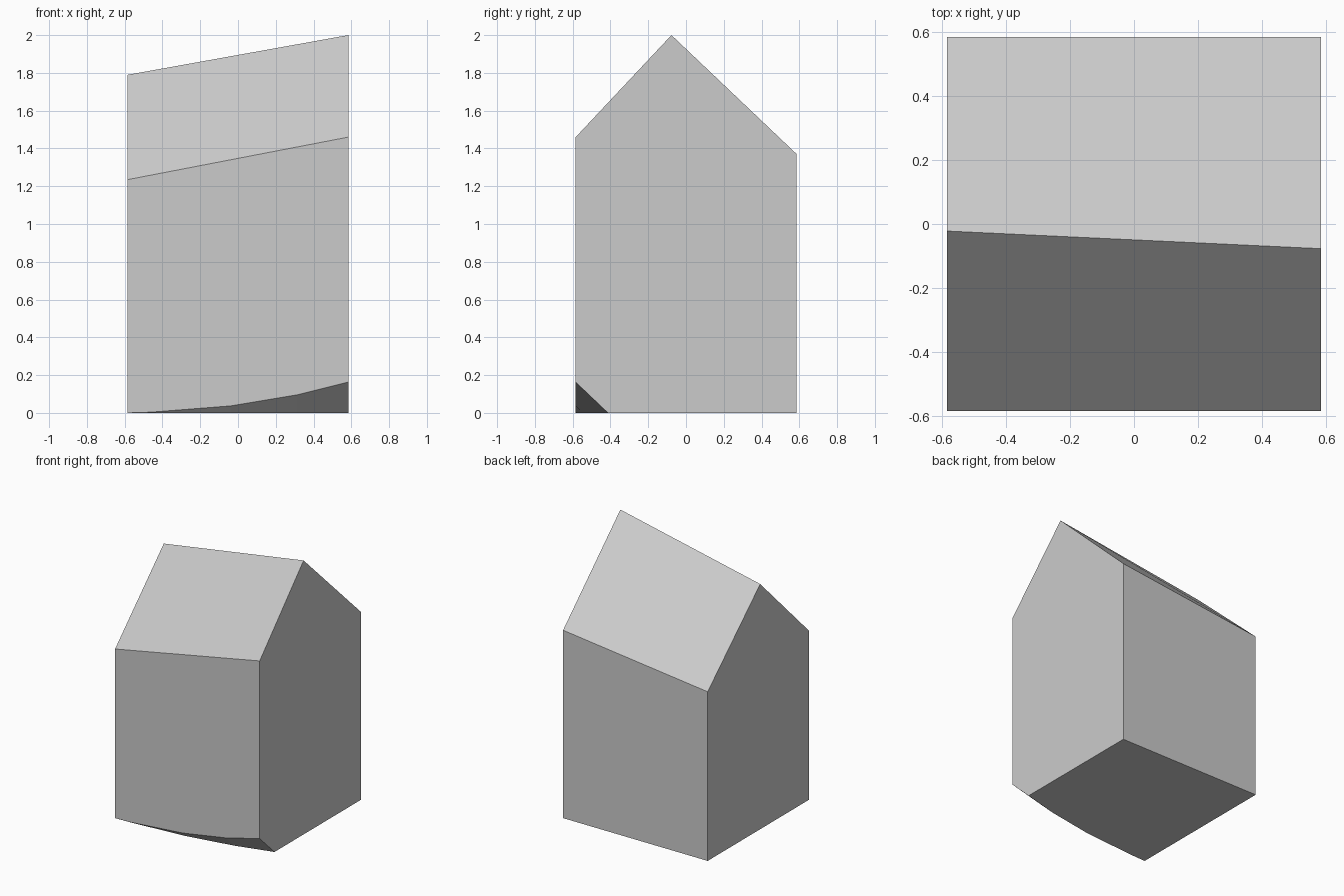
import bpy
import bmesh
from mathutils import Vector

cube = bpy.data.objects.get("Cube")
if cube:
    bpy.data.objects.remove(cube, do_unlink=True)

HALF = 0.584

# One flat grey material
grey = bpy.data.materials.new("light_grey")
grey.use_nodes = True
grey.diffuse_color = (0.6, 0.6, 0.6, 1)
shader = next(n for n in grey.node_tree.nodes if n.type == "BSDF_PRINCIPLED")
shader.inputs["Base Color"].default_value = grey.diffuse_color


def gable_profile(bm, x, front, ridge_y, ridge, back):
    """Five-cornered end wall: floor, eaves and ridge."""
    section = [(-HALF, 0), (HALF, 0), (HALF, back), (ridge_y, ridge), (-HALF, front)]
    return [bm.verts.new((x, y, z)) for y, z in section]


# Block with a sloping ridge, spanned between its two end walls
bm = bmesh.new()
low_end = gable_profile(bm, -HALF, 1.235, -0.022, 1.79, 1.235)
high_end = gable_profile(bm, HALF, 1.46, -0.077, 2.0, 1.372)
bm.faces.new(low_end)
bm.faces.new(high_end)
for i in range(len(low_end)):
    j = (i + 1) % len(low_end)
    bm.faces.new((low_end[i], low_end[j], high_end[j], high_end[i]))
bmesh.ops.recalc_face_normals(bm, faces=bm.faces[:])

# Curved bevel along the front bottom edge, widening to +x, one cut per facet
bevel_curve = [(-HALF, 0), (-0.46, 0.004), (-0.04, 0.037), (0.31, 0.095), (HALF, 0.163)]
slant = Vector((0, 1.05, -1))
for (x0, z0), (x1, z1) in zip(bevel_curve, bevel_curve[1:]):
    normal = Vector((x1 - x0, 0, z1 - z0)).cross(slant).normalized()
    if normal.z > 0:
        normal.negate()
    geom = bm.verts[:] + bm.edges[:] + bm.faces[:]
    bmesh.ops.bisect_plane(bm, geom=geom, dist=1e-5, plane_co=(x0, -HALF, z0),
                           plane_no=normal, clear_outer=True)
    bmesh.ops.holes_fill(bm, edges=[e for e in bm.edges if e.is_boundary], sides=0)

bmesh.ops.recalc_face_normals(bm, faces=bm.faces[:])
mesh = bpy.data.meshes.new("gabled_block")
bm.to_mesh(mesh)
bm.free()
mesh.materials.append(grey)
block = bpy.data.objects.new("gabled_block", mesh)
bpy.context.collection.objects.link(block)
